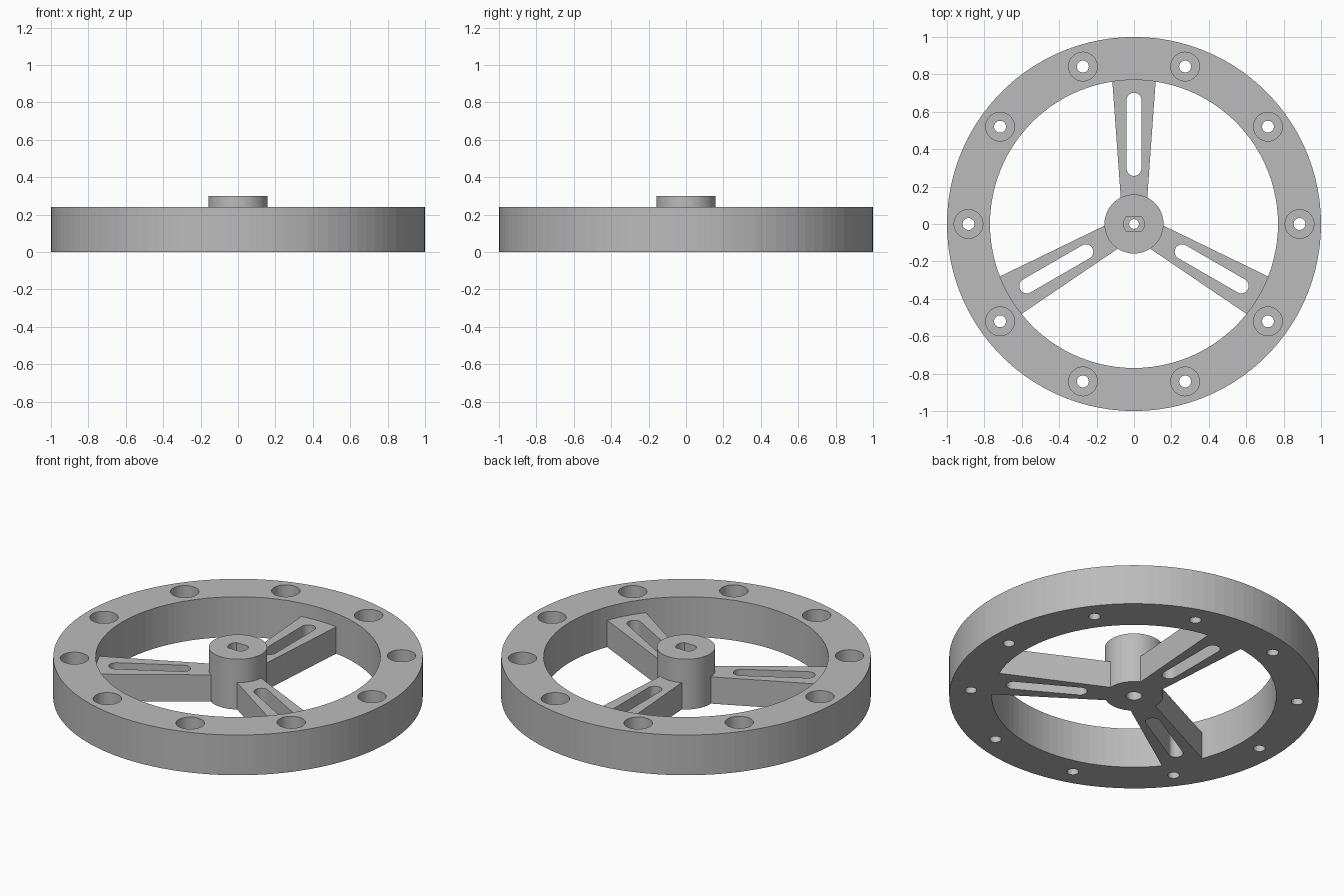
import bpy, bmesh
from math import sin, cos, pi, radians, asin
from mathutils import Matrix

if "Cube" in bpy.data.objects:
    bpy.data.objects.remove(bpy.data.objects["Cube"])

grey = bpy.data.materials.new("plain grey")
grey.use_nodes = True
GREY = (0.5, 0.5, 0.5, 1)
grey.diffuse_color = GREY
grey.node_tree.nodes["Principled BSDF"].inputs["Base Color"].default_value = GREY


def arc(cx, cy, r, start, end, n):
    return [(cx + r * cos(start + (end - start) * i / n),
             cy + r * sin(start + (end - start) * i / n)) for i in range(n + 1)]


def circle(r, n, cx=0, cy=0):
    return arc(cx, cy, r, 0, 2 * pi, n)[:-1]


def add_prism(bm, outline, z0, z1, turn=0):
    """Upright prism over an outline, turned about the wheel axis."""
    rot = Matrix.Rotation(turn, 3, 'Z')
    low = [bm.verts.new(rot @ Matrix.Translation((x, y, z0)).to_translation()) for x, y in outline]
    face = bm.faces.new(low)
    top = bmesh.ops.extrude_face_region(bm, geom=[face])["geom"]
    bmesh.ops.translate(bm, vec=(0, 0, z1 - z0),
                        verts=[v for v in top if isinstance(v, bmesh.types.BMVert)])


def make(name, prisms):
    bm = bmesh.new()
    for p in prisms:
        add_prism(bm, *p)
    bmesh.ops.recalc_face_normals(bm, faces=bm.faces)
    mesh = bpy.data.meshes.new(name)
    bm.to_mesh(mesh)
    bm.free()
    mesh.materials.append(grey)
    ob = bpy.data.objects.new(name, mesh)
    bpy.context.collection.objects.link(ob)
    return ob


def cut(ob, *groups):
    """Subtract each group of prisms and bake the result."""
    for prisms in groups:
        cutter = make("cutter", prisms)
        cutter.hide_render = True
        mod = ob.modifiers.new("cut", 'BOOLEAN')
        mod.operation, mod.solver, mod.object = 'DIFFERENCE', 'EXACT', cutter
        bpy.context.view_layer.update()
        baked = bpy.data.meshes.new_from_object(
            ob.evaluated_get(bpy.context.evaluated_depsgraph_get()))
        ob.modifiers.clear()
        ob.data = baked
        bpy.data.objects.remove(cutter)


RIM_H, SPOKE_H, HUB_H = 0.24, 0.16, 0.30
INNER_R, BOLT_R = 0.77, 0.885

# Rim with ten counterbored bolt holes
turns = [i * 2 * pi / 10 for i in range(10)]
rim = make("rim", [(circle(1, 100), 0, RIM_H)])
cut(rim,
    [(circle(INNER_R, 100), -0.1, 0.4)],
    [(circle(0.077, 32, BOLT_R), 0.08, 0.4, t) for t in turns],
    [(circle(0.032, 24, BOLT_R), -0.1, 0.2, t) for t in turns])

# Three tapered spokes, each with a long rounded slot
taper = [(0.10, -0.068), (0.78, -0.117), (0.78, 0.117), (0.10, 0.068)]
slot = arc(0.662, 0, 0.04, -pi / 2, pi / 2, 12) + arc(0.297, 0, 0.04, pi / 2, 3 * pi / 2, 12)
for name, angle in (("back_spoke", 90), ("right_spoke", 210), ("left_spoke", 330)):
    spoke = make(name, [(taper, 0, SPOKE_H, radians(angle))])
    cut(spoke, [(slot, -0.1, 0.4, radians(angle))])

# Hub with a double-flat shaft socket, a screw hole and a screw-head recess below
flat = asin(0.04 / 0.056)
socket = arc(0, 0, 0.056, -flat, flat, 10) + arc(0, 0, 0.056, pi - flat, pi + flat, 10)
hub = make("hub", [(circle(0.158, 64), 0, HUB_H)])
cut(hub,
    [(socket, 0.14, 0.4)],
    [(circle(0.043, 32), -0.1, 0.1)],
    [(circle(0.026, 24), 0.05, 0.2)])
